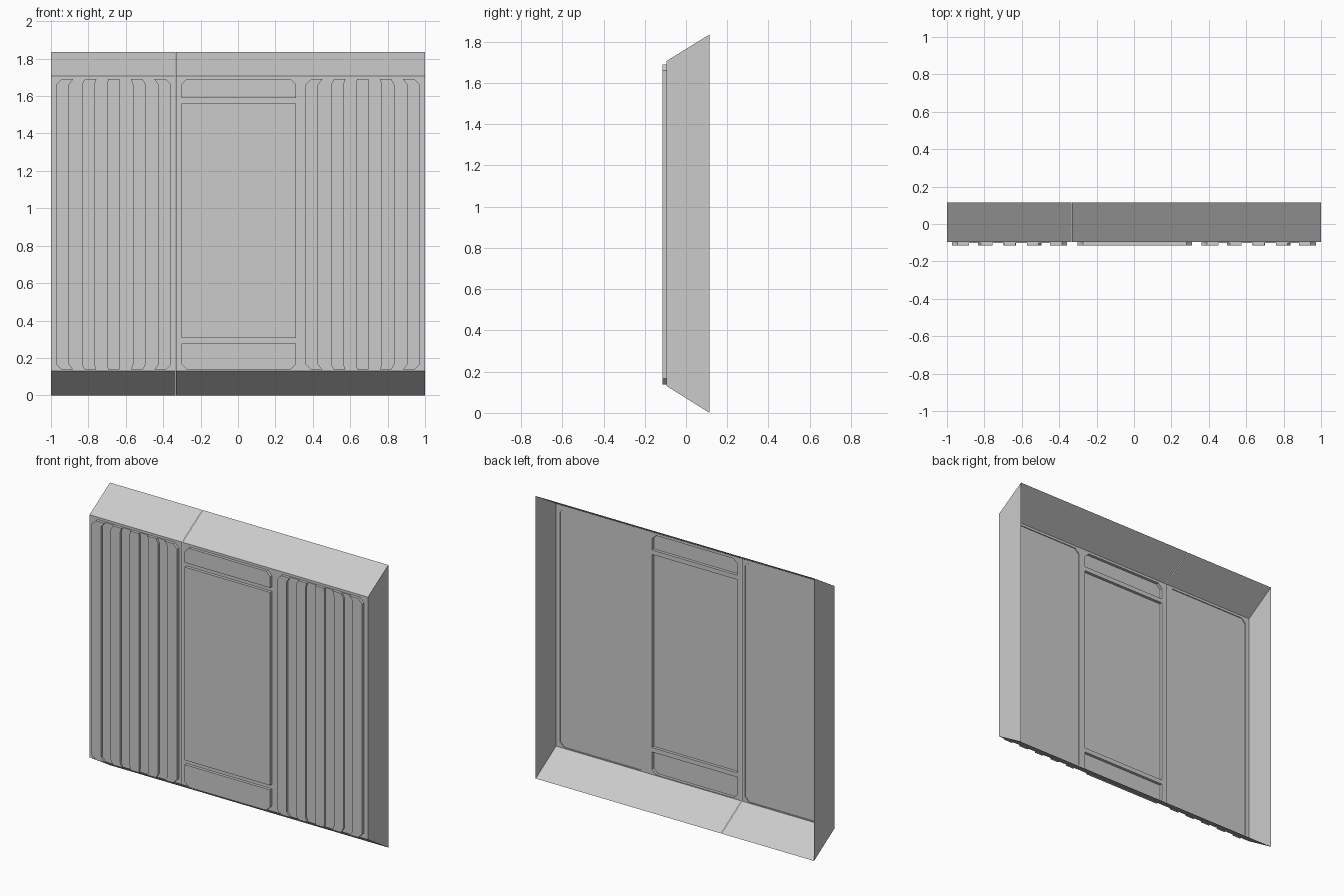
import bpy, bmesh

if "Cube" in bpy.data.objects:
    bpy.data.objects.remove(bpy.data.objects["Cube"])

H, Y_BACK, Y_FRAME, Y_FLOOR, Y_FACE = 1.835, 0.114, -0.095, -0.101, -0.114
Z0, Z1 = 0.131, 1.706          # front sheet bottom / top
P0, P1, C = 0.137, 1.69, 0.029  # panel bottom / top and corner cut


def make(name, bm):
    bmesh.ops.recalc_face_normals(bm, faces=bm.faces)
    me = bpy.data.meshes.new(name)
    bm.to_mesh(me)
    bm.free()
    ob = bpy.data.objects.new(name, me)
    bpy.context.collection.objects.link(ob)
    return ob


def loop(bm, pts, y):
    return [bm.verts.new((x, y, z)) for x, z in pts]


def raised(bm, base, y):
    """Walls from a base loop forward to y, closed by a flat cap."""
    top = [bm.verts.new((v.co.x, y, v.co.z)) for v in base]
    n = len(base)
    for i in range(n):
        bm.faces.new((base[i], base[(i + 1) % n], top[(i + 1) % n], top[i]))
    bm.faces.new(top)


def cut_rect(x0, x1, z0, z1, low=0.0, high=0.0):
    """Rectangle outline with optional cut corners at bottom and top."""
    pts = [(x0 + low, z0), (x1 - low, z0)]
    if low:
        pts.append((x1, z0 + low))
    pts.append((x1, z1 - high))
    if high:
        pts += [(x1 - high, z1), (x0 + high, z1)]
    else:
        pts.append((x0, z1))
    if high:
        pts.append((x0, z1 - high))
    if low:
        pts.append((x0, z0 + low))
    return pts


def module(name, x0, x1, panels, y_cap, ends=()):
    """Open-backed shell: front sheet with raised panels, sloped top and bottom."""
    bm = bmesh.new()
    outer = loop(bm, [(x0, Z0), (x1, Z0), (x1, Z1), (x0, Z1)], Y_FRAME)
    holes = [loop(bm, p, Y_FRAME) for p in panels]
    edges = []
    for lp in [outer] + holes:
        edges += [bm.edges.new((lp[i], lp[(i + 1) % len(lp)])) for i in range(len(lp))]
    bmesh.ops.triangle_fill(bm, edges=edges, use_beauty=True, normal=(0, -1, 0))
    bmesh.ops.dissolve_limit(bm, angle_limit=0.01, verts=[], edges=[
        e for e in bm.edges if len(e.link_faces) == 2])
    for h in holes:
        raised(bm, h, y_cap)
    back = loop(bm, [(x0, 0), (x1, 0), (x1, H), (x0, H)], Y_BACK)
    bm.faces.new((outer[0], outer[1], back[1], back[0]))   # bottom slope
    bm.faces.new((outer[3], outer[2], back[2], back[3]))   # top slope
    if 'left' in ends:
        bm.faces.new((outer[0], outer[3], back[3], back[0]))
    if 'right' in ends:
        bm.faces.new((outer[1], outer[2], back[2], back[1]))
    return make(name, bm)


def slats(name, x0, x1):
    """Five ribs whose ends bend inward with the cut corners."""
    bm = bmesh.new()
    w, wt = (x1 - x0) / 9, (x1 - x0 - 2 * C) / 9
    for j in range(0, 9, 2):
        a, b = x0 + j * w, x0 + (j + 1) * w
        ta, tb = x0 + C + j * wt, x0 + C + (j + 1) * wt
        pts = [(a, P0 + C), (ta, P0), (tb, P0), (b, P0 + C),
               (b, P1 - C), (tb, P1), (ta, P1), (a, P1 - C)]
        raised(bm, loop(bm, pts, Y_FLOOR), Y_FACE)
    return make(name, bm)


# ribbed side modules
for side, x0, x1, a, b in (('left', -1.0, -0.335, -0.972, -0.357),
                           ('right', 0.333, 1.0, 0.361, 0.972)):
    module(side + '_wall_module', x0, x1, [cut_rect(a, b, P0, P1, C, C)], Y_FLOOR, (side,))
    slats(side + '_slats', a, b)

# centre module with three flat raised panels
L, R = -0.303, 0.311
module('centre_wall_module', -0.332, 0.333, [
    cut_rect(L, R, P0, 0.277, low=C),
    cut_rect(L, R, 0.306, 1.56),
    cut_rect(L, R, 1.589, P1, high=C)], Y_FACE)
